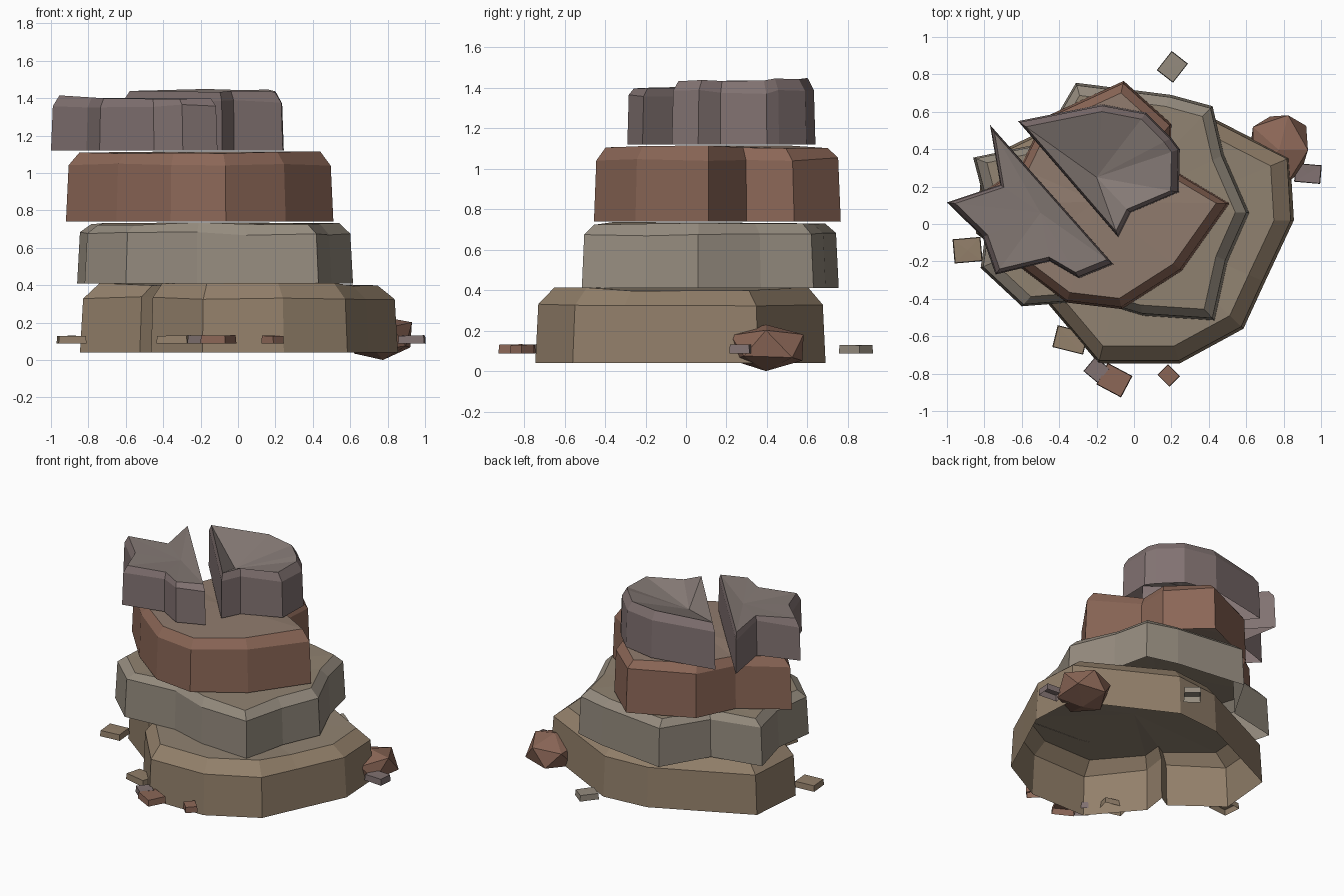
import bpy, bmesh, random
from math import radians, cos, sin
from mathutils import Vector

if "Cube" in bpy.data.objects:
    bpy.data.objects.remove(bpy.data.objects["Cube"])

random.seed(4)


def material(name, rgb):
    m = bpy.data.materials.new(name)
    m.diffuse_color = (*rgb, 1)
    m.use_nodes = True
    m.node_tree.nodes["Principled BSDF"].inputs["Base Color"].default_value = m.diffuse_color
    return m


TAN = material("tan_rock", (0.29, 0.215, 0.145))
GREY = material("grey_rock", (0.30, 0.26, 0.21))
RED = material("red_rock", (0.26, 0.135, 0.095))
MAUVE = material("mauve_rock", (0.22, 0.168, 0.165))
DUST_TAN = material("dusty_tan_top", (0.28, 0.225, 0.165))
DUST_RED = material("dusty_red_top", (0.28, 0.20, 0.155))
DUST_MAUVE = material("dusty_mauve_top", (0.23, 0.19, 0.175))


def finish(name, bm, mats):
    mesh = bpy.data.meshes.new(name)
    bm.to_mesh(mesh)
    bm.free()
    for m in mats:
        mesh.materials.append(m)
    ob = bpy.data.objects.new(name, mesh)
    bpy.context.collection.objects.link(ob)
    return ob


def slab(name, outline, centre, rings, cap_z, mat, top=None, noise=0.01):
    """Open-bottomed stone layer: rings of (z, scale about centre), fan cap."""
    bm = bmesh.new()
    c = Vector(centre)
    loops = []
    for i, (z, s) in enumerate(rings):
        loop = []
        for p in outline:
            q = c + (Vector(p) - c) * s
            dz = random.uniform(-noise, noise) if i else 0
            loop.append(bm.verts.new((q.x, q.y, z + dz)))
        loops.append(loop)
    n = len(outline)
    for a, b in zip(loops, loops[1:]):
        for i in range(n):
            j = (i + 1) % n
            bm.faces.new((a[i], a[j], b[j], b[i]))
    tip = bm.verts.new((c.x, c.y, cap_z))
    for i in range(n):
        f = bm.faces.new((loops[-1][i], loops[-1][(i + 1) % n], tip))
        f.material_index = 1
    bmesh.ops.recalc_face_normals(bm, faces=bm.faces)
    ob = finish(name, bm, (mat, top or mat))
    # open shell: make sure normals point outward/up
    if ob.data.polygons[-1].normal.z < 0:
        ob.data.flip_normals()
    return ob


# Stacked layers, bottom to top
slab("base_layer",
     [(.855, .02), (.835, .355), (.18, .69), (-.15, .66), (-.81, .345), (-.845, -.05),
      (-.525, -.29), (-.44, -.24), (-.465, -.42), (-.19, -.745), (.245, -.745),
      (.585, -.56), (.70, -.31)],
     (0, 0), [(.04, 1), (.33, .98), (.405, .875)], .41, TAN, DUST_TAN)

slab("second_layer",
     [(.42, .63), (.48, .37), (.615, .06), (.50, -.2), (.43, -.515), (.05, -.49),
      (-.22, -.41), (-.6, -.44), (-.82, -.235), (-.78, .05), (-.86, .355),
      (-.5, .43), (-.31, .755), (.2, .69)],
     (-.12, .08), [(.41, 1), (.675, .98), (.73, .90)], .735, GREY, DUST_TAN)

slab("third_layer",
     [(-.055, .765), (.2, .535), (.19, .3), (.51, .11), (.255, -.25), (-.065, -.455),
      (-.36, -.42), (-.65, -.2), (-.92, .1), (-.61, .3), (-.48, .57)],
     (-.2, .12), [(.74, 1), (1.045, .98), (1.11, .90)], 1.115, RED, DUST_RED)

# Top layer, split in two by a diagonal crack
slab("top_right_block",
     [(-.62, .55), (-.17, .64), (.065, .595), (.2, .46), (.245, .4), (.24, .17),
      (-.02, .06), (-.085, -.07)],
     (-.2, .25), [(1.12, 1), (1.38, .98), (1.44, .90)], 1.33, MAUVE, DUST_MAUVE)
slab("top_left_block",
     [(-.77, .53), (-.715, .21), (-1.0, .115), (-.81, -.07), (-.74, -.27),
      (-.45, -.2), (-.295, -.29), (-.11, -.215)],
     (-.5, .06), [(1.12, 1), (1.36, .98), (1.405, .91)], 1.38, MAUVE, DUST_MAUVE)

# Fallen boulder beside the base: a flattened, jittered ball with blunt sides
bm = bmesh.new()
bmesh.ops.create_icosphere(bm, subdivisions=1, radius=1)
for v in bm.verts:
    k = random.uniform(1.05, 1.3)
    x, y, z = (max(-1, min(1, t * k)) for t in v.co)
    v.co = Vector((.775 + x * .155, .395 + y * .19, .12 + z * .115 + x * .02))
low = min(v.co.z for v in bm.verts)
for v in bm.verts:
    v.co.z -= low
bmesh.ops.recalc_face_normals(bm, faces=bm.faces)
finish("boulder", bm, (RED,))

# Small flat chips around the foot: x, y, width, depth, turn
CHIPS = [(.205, .84, .11, .13, -38, GREY), (.93, .27, .14, .10, -5, MAUVE),
         (-.89, -.14, .15, .13, 5, TAN), (-.34, -.62, .17, .12, -14, TAN),
         (-.105, -.835, .15, .13, -28, RED), (-.20, -.78, .10, .10, -40, MAUVE),
         (.185, -.81, .09, .08, -45, RED)]
for i, (x, y, w, d, turn, mat) in enumerate(CHIPS):
    a = radians(turn)
    corners = [(x + cos(a) * u * w / 2 - sin(a) * v * d / 2,
                y + sin(a) * u * w / 2 + cos(a) * v * d / 2)
               for u, v in ((-1, -1), (1, -1), (1, 1), (-1, 1))]
    slab(f"chip_{i + 1}", corners, (x, y), [(.087, 1), (.13, .95)], .13, mat, noise=.003)
